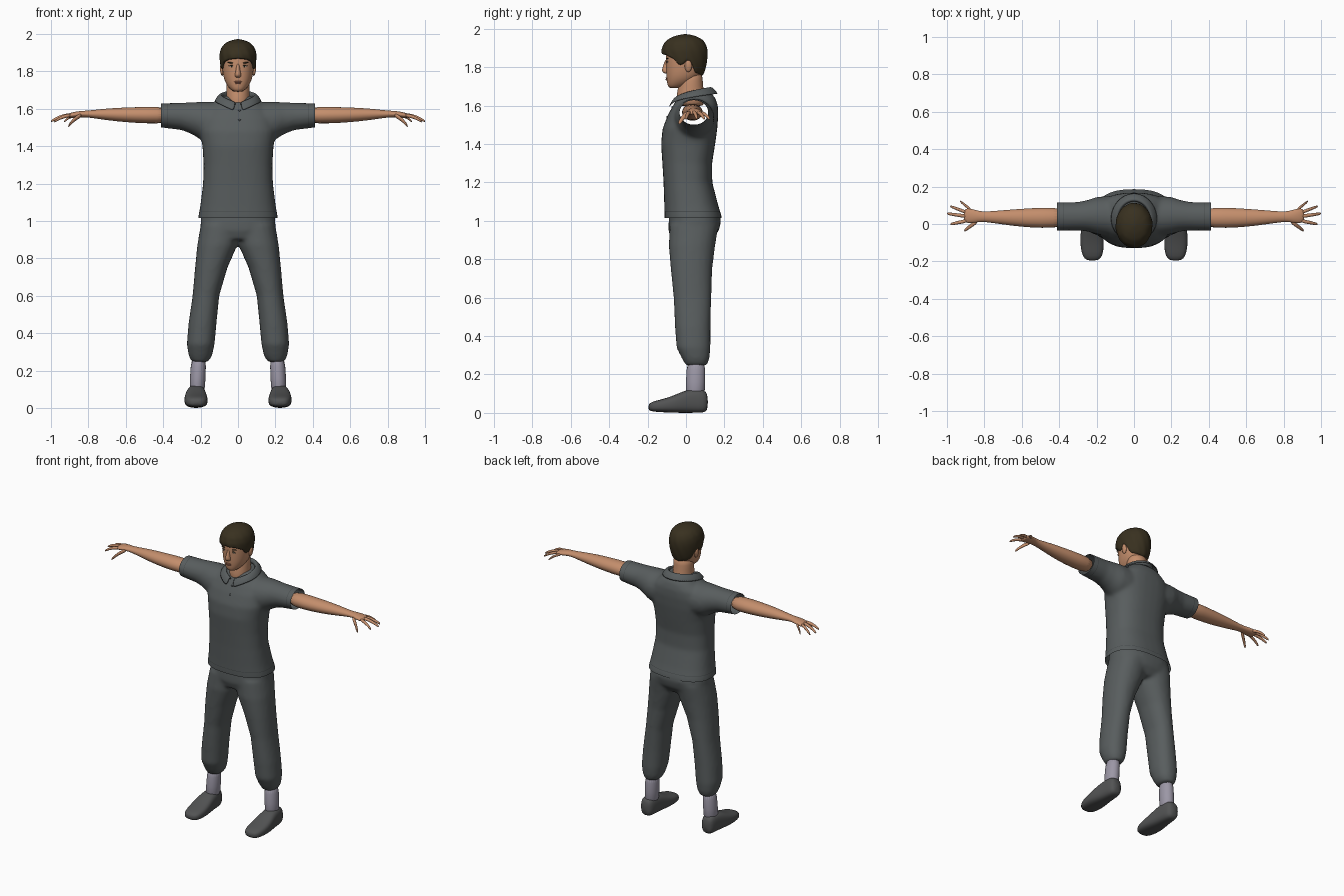
import bpy
import bmesh
from math import sin, cos, pi, radians
from mathutils import Matrix, Vector

default = bpy.data.objects.get("Cube")
if default:
    bpy.data.objects.remove(default)


def material(name, r, g, b):
    mat = bpy.data.materials.new(name)
    mat.use_nodes = True
    mat.diffuse_color = (r, g, b, 1)
    bsdf = mat.node_tree.nodes["Principled BSDF"]
    bsdf.inputs["Base Color"].default_value = (r, g, b, 1)
    bsdf.inputs["Roughness"].default_value = 0.8
    return mat


CLOTH = material("grey_cloth", .098, .11, .112)
SEAM = material("dark_seam", .06, .068, .07)
SHOE = material("shoe_grey", .085, .087, .088)
SOCK = material("lavender_sock", .33, .31, .38)
SKIN = material("skin", .55, .27, .15)
LIP = material("lips", .4, .16, .1)
HAIR = material("brown_hair", .04, .03, .014)
EYE = material("eye_white", .5, .45, .4)
SIDES = (("left", 1), ("right", -1))


def interp(table, t):
    """Linear lookup in rows whose first value is the key."""
    for a, b in zip(table, table[1:]):
        if t <= b[0]:
            f = max(0, (t - a[0]) / (b[0] - a[0]))
            return [p + (q - p) * f for p, q in zip(a[1:], b[1:])]
    return list(table[-1][1:])


def loft(bm, axis, rows, power=2.0, sides=20, flip=1):
    """Skin rounded rings; a row is position, then low/high on the two other axes."""
    others = [i for i in range(3) if i != axis]
    rings = []
    for pos, lo1, hi1, lo2, hi2 in rows:
        ring = []
        for k in range(sides):
            a = 2 * pi * k / sides
            p = [0, 0, 0]
            p[axis] = pos
            for i, lo, hi, c in ((others[0], lo1, hi1, cos(a)), (others[1], lo2, hi2, sin(a))):
                c = abs(c) ** (2 / power) * (1 if c > 0 else -1)
                p[i] = (lo + hi) / 2 + (hi - lo) / 2 * c
            ring.append(bm.verts.new((p[0] * flip, p[1], p[2])))
        rings.append(ring)
    for a, b in zip(rings, rings[1:]):
        for k in range(sides):
            j = (k + 1) % sides
            bm.faces.new((a[k], a[j], b[j], b[k]))
    bm.faces.new(rings[0])
    bm.faces.new(rings[-1])


def finish(name, bm, mats, modifiers=()):
    """Turn a bmesh into a smooth object and apply its modifiers."""
    bmesh.ops.recalc_face_normals(bm, faces=bm.faces[:])
    mesh = bpy.data.meshes.new(name)
    bm.to_mesh(mesh)
    bm.free()
    ob = bpy.data.objects.new(name, mesh)
    bpy.context.scene.collection.objects.link(ob)
    for mat in mats:
        mesh.materials.append(mat)
    bpy.context.view_layer.objects.active = ob
    for kind, settings in modifiers:
        mod = ob.modifiers.new(kind, kind)
        for key, value in settings.items():
            setattr(mod, key, value)
        bpy.ops.object.modifier_apply(modifier=mod.name)
    ob.data.shade_smooth()
    return ob


SUBSURF = [("SUBSURF", {"levels": 1})]
MERGE = [("REMESH", {"mode": "VOXEL", "voxel_size": .011}),
         ("SMOOTH", {"factor": .5, "iterations": 8})]


def mirrored(rows):
    """Rows of z, half width, front, back."""
    return [(z, -r, r, f, b) for z, r, f, b in rows]


def blob(name, mat, loc, size, tilt=0):
    bm = bmesh.new()
    matrix = Matrix.Translation(loc) @ Matrix.Rotation(tilt, 4, "Y") @ Matrix.Diagonal((*size, 1))
    bmesh.ops.create_uvsphere(bm, u_segments=16, v_segments=10, radius=1, matrix=matrix)
    return finish(name, bm, [mat])


def front_of(ob, x, z):
    """Point on the front surface of an object."""
    hit, point, _, _ = ob.ray_cast(Vector((x, -1, z)), Vector((0, 1, 0)))
    return point if hit else Vector((x, -.1, z))


# Shirt: torso and sleeves merged, then cut open at the hems
bm = bmesh.new()
loft(bm, 2, mirrored([
    (.96, .215, -.108, .188), (1.02, .213, -.112, .187), (1.08, .202, -.113, .168),
    (1.2, .187, -.117, .137), (1.3, .184, -.123, .136), (1.4, .19, -.13, .152),
    (1.48, .205, -.122, .163), (1.55, .2, -.095, .168), (1.6, .17, -.068, .166),
    (1.64, .118, -.043, .153), (1.668, .09, -.022, .128)]), power=2.5, sides=32)
for _, s in SIDES:
    loft(bm, 0, [(.04, -.05, .13, 1.44, 1.62), (.14, -.065, .15, 1.42, 1.637),
                 (.2, -.055, .145, 1.435, 1.637), (.25, -.04, .128, 1.465, 1.635),
                 (.3, -.035, .118, 1.485, 1.632), (.46, -.035, .117, 1.505, 1.628)], flip=s)
shirt = finish("shirt", bm, [CLOTH, SEAM], MERGE)
bm = bmesh.new()
bm.from_mesh(shirt.data)
for axis, edge in ((Vector((1, 0, 0)), .412), (Vector((-1, 0, 0)), .412), (Vector((0, 0, -1)), -1.015)):
    for inset, cut in ((0, True), (.032, False), (.035, False)):
        bmesh.ops.bisect_plane(bm, geom=bm.verts[:] + bm.edges[:] + bm.faces[:], dist=1e-5,
                               plane_co=axis * (edge - inset), plane_no=axis, clear_outer=cut)
    for face in bm.faces:
        if .032 < edge - face.calc_center_median().dot(axis) < .035:
            face.material_index = 1
bm.to_mesh(shirt.data)
bm.free()
shirt.data.shade_smooth()
bpy.context.view_layer.update()

# Folded collar, open at the front
bm = bmesh.new()
rows = []
for scale, rise in ((.96, -.025), (1, 0), (1.1, .002), (1.42, -.034)):
    row = []
    for k in range(33):
        a = radians(9 + 342 * k / 32)
        back = (1 - cos(a)) / 2
        point = max(0, cos(a)) ** 6 * (.014 if scale > 1.2 else 0)
        reach = .085 + .012 * back
        row.append(bm.verts.new((.088 * scale * sin(a), .028 - reach * scale * cos(a),
                                 1.628 + .066 * back ** .5 + rise - point)))
    rows.append(row)
for a, b in zip(rows, rows[1:]):
    for k in range(32):
        bm.faces.new((a[k], a[k + 1], b[k + 1], b[k]))
finish("collar", bm, [CLOTH], [("SOLIDIFY", {"thickness": .007, "offset": 0})] + SUBSURF)

for z in (1.54, 1.59):
    blob("shirt_button", SEAM, front_of(shirt, .008, z), (.007, .003, .007))

# Trousers: hips and two gathered legs
bm = bmesh.new()
loft(bm, 2, mirrored([(.9, .15, -.075, .135), (.95, .197, -.092, .172),
                      (1.0, .2, -.09, .183), (1.07, .19, -.085, .165)]), power=2.4, sides=32)
for _, s in SIDES:
    loft(bm, 2, [(.245, .16, .247, .0, .108), (.28, .138, .264, -.02, .122),
                 (.34, .125, .274, -.05, .128), (.45, .115, .265, -.058, .128),
                 (.6, .1, .243, -.065, .132), (.75, .056, .23, -.08, .137),
                 (.87, .003, .218, -.09, .152), (.98, -.02, .2, -.085, .17)], power=2.2, flip=s)
finish("trousers", bm, [CLOTH], MERGE)

# Socks, shoes, arms and hands
for side, s in SIDES:
    bm = bmesh.new()
    loft(bm, 2, [(.07, .175, .262, -.005, .1), (.15, .175, .258, .0, .099),
                 (.3, .165, .25, .002, .105)], flip=s)
    finish(side + "_sock", bm, [SOCK], SUBSURF)

    bm = bmesh.new()
    loft(bm, 1, [(-.197, .195, .25, .015, .044), (-.175, .168, .276, .006, .06),
                 (-.12, .16, .287, .003, .072), (-.06, .163, .288, .0, .092),
                 (-.01, .17, .28, .0, .116), (.04, .175, .272, .0, .126),
                 (.09, .18, .268, .0, .124), (.115, .195, .255, .012, .1)], power=2.8, flip=s)
    finish(side + "_shoe", bm, [SHOE], SUBSURF)

    bm = bmesh.new()
    loft(bm, 0, [(.36, -.022, .09, 1.518, 1.612), (.5, -.022, .088, 1.521, 1.61),
                 (.6, -.016, .082, 1.527, 1.607), (.7, -.003, .074, 1.538, 1.602),
                 (.78, .009, .067, 1.55, 1.592), (.82, .012, .067, 1.555, 1.589),
                 (.855, .006, .078, 1.553, 1.587), (.89, .004, .086, 1.55, 1.58),
                 (.912, .012, .078, 1.55, 1.572)], flip=s)
    finish(side + "_arm", bm, [SKIN], SUBSURF)

    # Each digit runs from its knuckle to its tip, drooping a little
    for digit, start, end, r in (("thumb", (.835, .018, 1.566), (.908, -.036, 1.506), .012),
                                 ("index_finger", (.89, .018, 1.565), (.982, -.001, 1.53), .0095),
                                 ("middle_finger", (.89, .04, 1.567), (1.0, .056, 1.532), .0095),
                                 ("ring_finger", (.89, .06, 1.565), (.983, .095, 1.53), .009),
                                 ("little_finger", (.87, .074, 1.563), (.93, .122, 1.53), .0085)):
        bm = bmesh.new()
        rows = []
        for t, grow in ((0, 1.1), (.35, 1.1), (.7, .95), (.92, .8), (1, .45)):
            p = Vector(start).lerp(Vector(end), t)
            p.z += .01 * sin(pi * t)
            w = r * grow
            rows.append((p.x, p.y - w, p.y + w, p.z - w, p.z + w))
        loft(bm, 0, rows, sides=10, flip=s)
        finish(side + "_" + digit, bm, [SKIN], SUBSURF)

# Neck, head and nose
bm = bmesh.new()
loft(bm, 2, mirrored([(1.59, .066, -.045, .1), (1.64, .065, -.052, .1), (1.68, .063, -.045, .092),
                      (1.73, .063, -.035, .088), (1.78, .06, -.03, .085)]))
finish("neck", bm, [SKIN], SUBSURF)
bm = bmesh.new()
loft(bm, 2, mirrored([(1.69, .022, -.086, -.035), (1.703, .041, -.096, .005),
                      (1.73, .063, -.1, .05), (1.76, .076, -.103, .08), (1.8, .083, -.104, .095),
                      (1.84, .086, -.105, .1), (1.88, .086, -.105, .1), (1.92, .078, -.09, .09),
                      (1.945, .055, -.06, .07), (1.957, .02, -.02, .03)]), power=2.2, sides=28)
head = finish("head", bm, [SKIN], SUBSURF)
bm = bmesh.new()
loft(bm, 2, mirrored([(1.765, .01, -.106, -.08), (1.772, .018, -.12, -.08), (1.782, .018, -.129, -.08),
                      (1.81, .011, -.118, -.08), (1.845, .008, -.108, -.08)]), sides=12)
finish("nose", bm, [SKIN], SUBSURF)
bpy.context.view_layer.update()

# Facial details
for side, s in SIDES:
    blob(side + "_ear", SKIN, (.087 * s, .012, 1.806), (.009, .019, .031), .12 * s)
    blob(side + "_eye", EYE, front_of(head, .034 * s, 1.826), (.014, .003, .0045))
    blob(side + "_iris", HAIR, front_of(head, .034 * s, 1.826), (.006, .0045, .0045))
    blob(side + "_eyelid", HAIR, front_of(head, .034 * s, 1.831), (.016, .004, .002), .1 * s)
    blob(side + "_eyebrow", HAIR, front_of(head, .036 * s, 1.845), (.02, .005, .0035), -.12 * s)
blob("upper_lip", LIP, front_of(head, 0, 1.744), (.021, .005, .004))
blob("lower_lip", LIP, front_of(head, 0, 1.736), (.017, .006, .005))

# Hair: a cap whose lower edge follows the fringe, temples, ears and nape
HAIRLINE = [(0, 1.868), (35, 1.862), (58, 1.845), (72, 1.81), (84, 1.815), (96, 1.838),
            (110, 1.815), (122, 1.772), (180, 1.755)]
CAP = [(1.74, .072, -.08, .083), (1.8, .091, -.112, .104), (1.85, .098, -.126, .113),
       (1.89, .099, -.128, .113), (1.925, .09, -.114, .102), (1.95, .07, -.088, .08),
       (1.965, .04, -.05, .045), (1.972, .006, -.012, .008)]
bm = bmesh.new()
count, levels = 72, 12
rows = []
for level in range(-1, levels + 1):
    row = []
    for k in range(count):
        a = 2 * pi * k / count
        low = interp(HAIRLINE, min(k, count - k) * 360 / count)[0]
        t = max(0, level) / levels
        z = low + (1.972 - low) * (1 - (1 - t) ** 1.5)
        r, f, b = interp(CAP, z)
        lock = (.88 if level < 0 else 1) * (1 + .014 * sin(a * 12 + z * 50) * (1 - t))
        row.append(bm.verts.new((r * lock * sin(a), (f + b) / 2 - (b - f) / 2 * lock * cos(a), z)))
    rows.append(row)
for a, b in zip(rows, rows[1:]):
    for k in range(count):
        j = (k + 1) % count
        bm.faces.new((a[k], a[j], b[j], b[k]))
bm.faces.new(rows[-1])
finish("hair", bm, [HAIR], SUBSURF)
